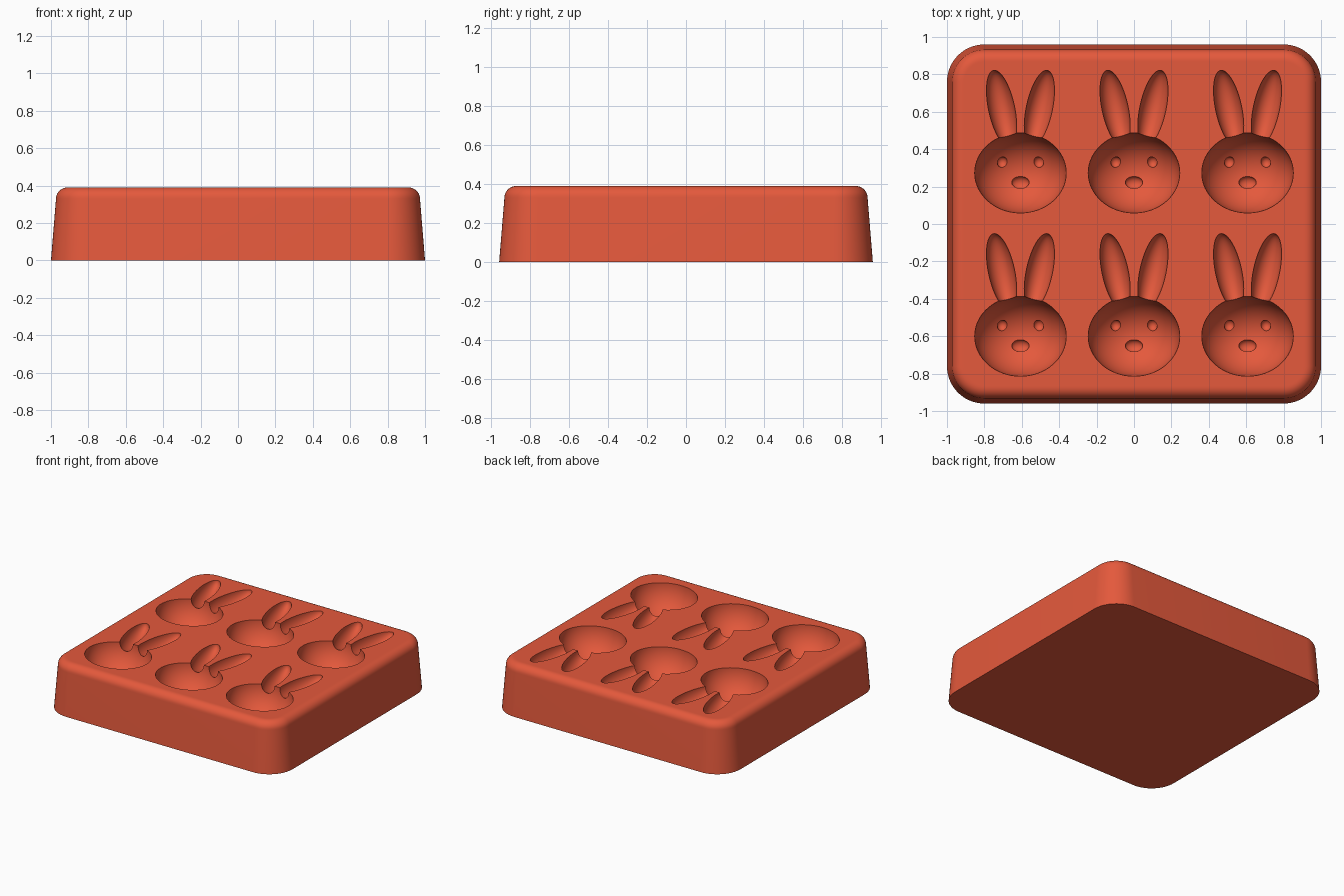
import bpy, bmesh, math
from mathutils import Matrix, Vector

if "Cube" in bpy.data.objects:
    bpy.data.objects.remove(bpy.data.objects["Cube"], do_unlink=True)

TOP = 0.39
HEAD = (0.245, 0.214, 0.23)
CENTRES = [(x, y) for x in (-0.607, 0, 0.607) for y in (0.273, -0.6)]

red = bpy.data.materials.new("silicone red")
red.use_nodes = True
colour = (0.78, 0.10, 0.045, 1)
red.diffuse_color = colour
red.node_tree.nodes["Principled BSDF"].inputs["Base Color"].default_value = colour


def make_object(name, bm):
    bmesh.ops.recalc_face_normals(bm, faces=bm.faces)
    mesh = bpy.data.meshes.new(name)
    bm.to_mesh(mesh)
    bm.free()
    obj = bpy.data.objects.new(name, mesh)
    bpy.context.scene.collection.objects.link(obj)
    return obj


def rounded_ring(bm, inset, z, steps=14):
    """Rounded rectangle of vertices, shrunk evenly by inset."""
    radius = 0.2 - inset
    ring = []
    for i, (sx, sy) in enumerate(((1, 1), (-1, 1), (-1, -1), (1, -1))):
        for k in range(steps + 1):
            a = math.pi / 2 * (i + k / steps)
            ring.append(bm.verts.new((sx * 0.8 + radius * math.cos(a),
                                      sy * 0.76 + radius * math.sin(a), z)))
    return ring


def ellipsoid(bm, centre, size, tilt=0, segments=48, rings=33):
    matrix = (Matrix.Translation(centre) @ Matrix.Rotation(tilt, 4, 'Z')
              @ Matrix.Diagonal((*size, 1)))
    bmesh.ops.create_uvsphere(bm, u_segments=segments, v_segments=rings,
                              radius=1, matrix=matrix)


# Tapered block with a rounded top edge
bm = bmesh.new()
fillet, taper, steps = 0.06, 0.027, 8
levels = [(0, 0)]
for k in range(steps + 1):
    a = math.pi / 2 * k / steps
    levels.append((taper + fillet * (1 - math.cos(a)), TOP - fillet + fillet * math.sin(a)))
levels.append((taper + fillet + 0.008, TOP))
rings = [rounded_ring(bm, *level) for level in levels]
for low, high in zip(rings, rings[1:]):
    for i in range(len(low)):
        j = (i + 1) % len(low)
        bm.faces.new((low[i], low[j], high[j], high[i]))
bm.faces.new(rings[0])
bm.faces.new(rings[-1])
mould = make_object("rabbit_mould", bm)

# Cutters for the rabbit hollows
heads, ears, features = bmesh.new(), bmesh.new(), bmesh.new()
for cx, cy in CENTRES:
    ellipsoid(heads, (cx, cy, TOP), HEAD, segments=64)
    for side in (-1, 1):
        ellipsoid(ears, (cx + side * 0.101, cy + 0.345, TOP),
                  (0.07, 0.208, 0.09), -side * math.radians(12))
    # Eyes and nose sit on the bowl surface
    for dx, dy, size in ((-0.098, 0.058, (0.028, 0.03, 0.028)),
                         (0.098, 0.058, (0.028, 0.03, 0.028)),
                         (0, -0.052, (0.047, 0.034, 0.028))):
        depth = HEAD[2] * math.sqrt(1 - (dx / HEAD[0]) ** 2 - (dy / HEAD[1]) ** 2)
        ellipsoid(features, (cx + dx, cy + dy, TOP - depth), size,
                  segments=24, rings=17)

cutters = [make_object(name, part) for name, part in
           (("head_cutter", heads), ("ear_cutter", ears), ("face_cutter", features))]
for cutter in cutters:
    cutter.hide_render = True
    cut = mould.modifiers.new(cutter.name, 'BOOLEAN')
    cut.operation = 'DIFFERENCE'
    cut.solver = 'EXACT'
    cut.object = cutter

# Bake the cuts and drop the cutters
bpy.context.view_layer.update()
graph = bpy.context.evaluated_depsgraph_get()
carved = bpy.data.meshes.new_from_object(mould.evaluated_get(graph))
mould.modifiers.clear()
mould.data = carved
for cutter in cutters:
    bpy.data.objects.remove(cutter, do_unlink=True)

carved.materials.clear()
carved.materials.append(red)
bpy.ops.object.select_all(action='DESELECT')
mould.select_set(True)
bpy.context.view_layer.objects.active = mould
bpy.ops.object.shade_smooth_by_angle(angle=math.radians(35))
